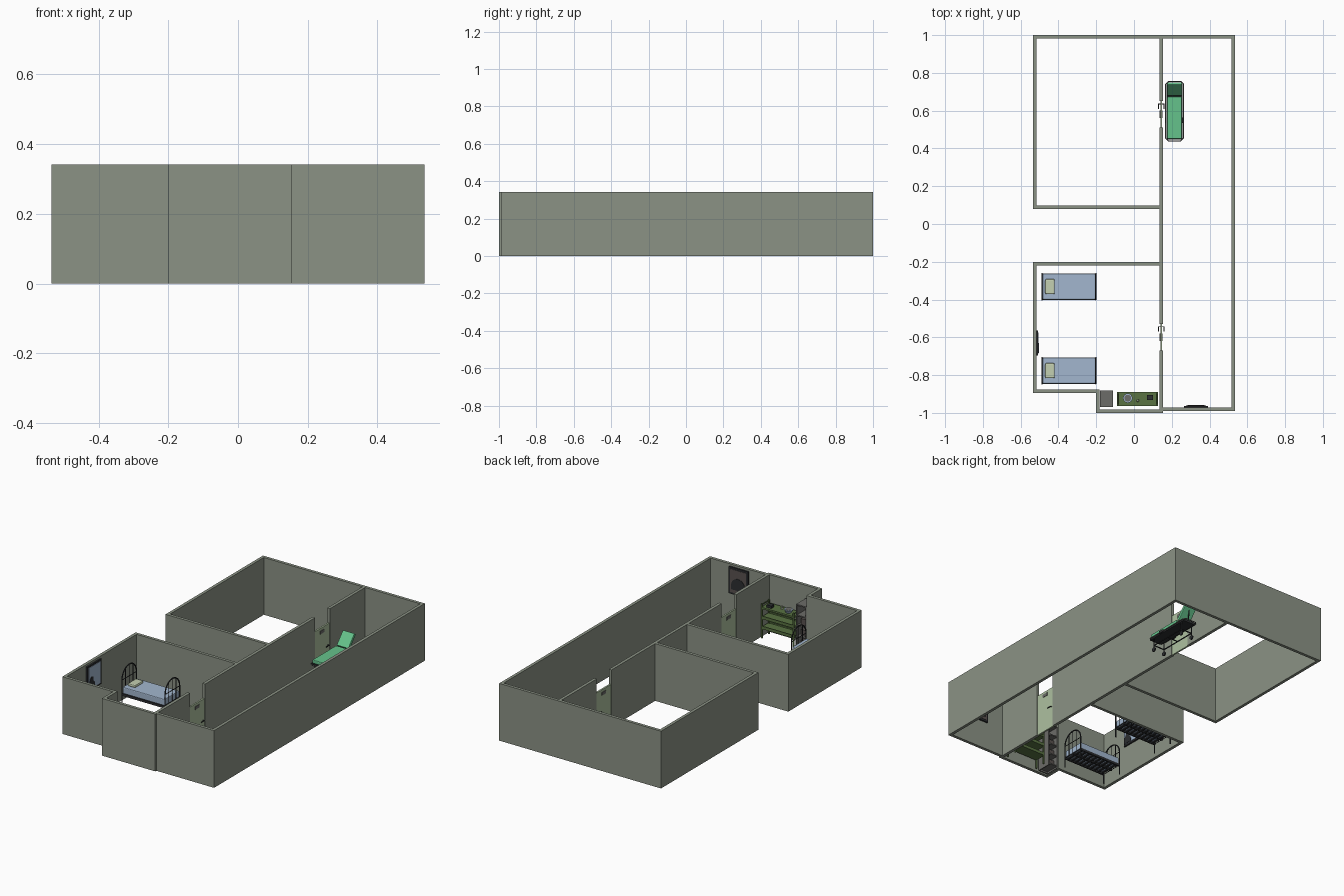
import bpy, bmesh, math
from mathutils import Vector

if "Cube" in bpy.data.objects:
    bpy.data.objects.remove(bpy.data.objects["Cube"])


def mat(name, r, g, b):
    m = bpy.data.materials.new(name)
    m.diffuse_color = (r, g, b, 1)
    m.use_nodes = True
    m.node_tree.nodes["Principled BSDF"].inputs["Base Color"].default_value = m.diffuse_color
    return m


WALL = mat("wall grey green", .26, .29, .235)
DOOR = mat("door pale green", .42, .53, .35)
BLUE = mat("mattress blue", .36, .47, .62)
PILLOW = mat("pillow cream green", .55, .63, .44)
GREEN = mat("stretcher green", .13, .54, .26)
OLIVE = mat("cart olive", .10, .17, .055)
BLACK = mat("dark metal", .025, .027, .03)
GREY = mat("cabinet grey", .15, .15, .14)
BROWN = mat("picture brown", .10, .085, .08)


def finish(name, bm, m, bevel=0):
    bmesh.ops.recalc_face_normals(bm, faces=bm.faces)
    me = bpy.data.meshes.new(name)
    bm.to_mesh(me)
    bm.free()
    me.materials.append(m)
    ob = bpy.data.objects.new(name, me)
    bpy.context.collection.objects.link(ob)
    if bevel:
        mod = ob.modifiers.new("soft edge", 'BEVEL')
        mod.width = bevel
        mod.segments = 2
    return ob


def boxes(name, m, *specs, bevel=0):
    """Each spec is x0, x1, y0, y1, z0, z1."""
    bm = bmesh.new()
    for x0, x1, y0, y1, z0, z1 in specs:
        vs = bmesh.ops.create_cube(bm, size=1)["verts"]
        for v in vs:
            v.co = Vector(((x0 + x1) / 2 + v.co.x * (x1 - x0),
                           (y0 + y1) / 2 + v.co.y * (y1 - y0),
                           (z0 + z1) / 2 + v.co.z * (z1 - z0)))
    return finish(name, bm, m, bevel)


def prism(name, m, pts, offset, bevel=0):
    """Extrude a flat outline of 3D points by an offset."""
    bm = bmesh.new()
    f = bm.faces.new([bm.verts.new(p) for p in pts])
    ext = bmesh.ops.extrude_face_region(bm, geom=[f])["geom"]
    bmesh.ops.translate(bm, vec=offset, verts=[v for v in ext if isinstance(v, bmesh.types.BMVert)])
    return finish(name, bm, m, bevel)


def tubes(name, m, r, paths, cyclic=False):
    """Bent metal tubing: one mesh from several polylines."""
    cu = bpy.data.curves.new(name, 'CURVE')
    cu.dimensions = '3D'
    cu.bevel_depth = r
    cu.bevel_resolution = 1
    cu.use_fill_caps = True
    for path in paths:
        s = cu.splines.new('POLY')
        s.points.add(len(path) - 1)
        for p, co in zip(s.points, path):
            p.co = (*co, 1)
        s.use_cyclic_u = cyclic
    cu.materials.append(m)
    ob = bpy.data.objects.new(name, cu)
    bpy.context.collection.objects.link(ob)
    bpy.ops.object.select_all(action='DESELECT')
    ob.select_set(True)
    bpy.context.view_layer.objects.active = ob
    bpy.ops.object.convert(target='MESH')
    bpy.ops.object.shade_smooth_by_angle()


def lathe(name, m, r1, r2, x, y, z0, z1):
    bm = bmesh.new()
    bmesh.ops.create_cone(bm, cap_ends=True, segments=16, radius1=r1, radius2=r2, depth=z1 - z0)
    bmesh.ops.translate(bm, vec=(x, y, (z0 + z1) / 2), verts=bm.verts)
    finish(name, bm, m)


# Walls (no floor), with door gaps open to the top
H = .342
boxes("walls", WALL, *[(*w, 0, H) for w in (
    (.517, .535, -.99, 1), (.153, .517, -.99, -.972), (-.535, .517, .982, 1),
    (.135, .153, -1, -.67), (.135, .153, -.53, .51), (.135, .153, .65, .982),
    (-.535, -.517, .08, .982), (-.517, .135, .08, .098),
    (-.535, .135, -.22, -.202), (-.535, -.517, -.895, -.22),
    (-.517, -.2, -.895, -.877), (-.2, -.182, -1, -.877), (-.182, .135, -1, -.982))])

# Doors with sign plate and lever handles
for tag, y in (("lower", -.6), ("upper", .58)):
    boxes(tag + "_door", DOOR, (.139, .149, y - .07, y + .07, 0, .255))
    boxes(tag + "_door_plate", GREY, (.136, .152, y - .02, y + .02, .222, .24))
    tubes(tag + "_door_handle", BLACK, .003,
          [[(.13, y + .03, .13), (.13, y + .056, .13), (.158, y + .056, .13), (.158, y + .03, .13)]])

# Hospital beds
X0, X1 = -.487, -.202
for tag, y0 in (("back", -.403), ("front", -.848)):
    y1 = y0 + .143
    yc, hw = (y0 + y1) / 2, .069
    boxes(tag + "_mattress", BLUE, (X0 + .003, X1 - .003, y0 + .003, y1 - .003, .066, .105), bevel=.005)
    boxes(tag + "_pillow", PILLOW, (-.47, -.42, yc - .04, yc + .04, .103, .12), bevel=.007)
    boxes(tag + "_bed_slats", BLACK,
          *[(X0 + .012 + i * .0275, X0 + .024 + i * .0275, y0 + .004, y1 - .004, .056, .063) for i in range(10)],
          *[(X0, X1, y - .004, y + .004, .052, .066) for y in (y0 + .005, yc, y1 - .005)])
    arches, bars = [], []
    for x, top in ((X0, .215), (X1, .205)):
        arc = [(x, yc + hw * math.cos(a * math.pi / 12), top - .07 + .07 * math.sin(a * math.pi / 12))
               for a in range(13)]
        arches.append([(x, yc + hw, 0)] + arc + [(x, yc - hw, 0)])
        for k in (-.5, 0, .5):
            bars.append([(x, yc + k * hw, .06), (x, yc + k * hw, top - .07 + .07 * math.sqrt(1 - k * k))])
        for z in (.06, top - .07):
            bars.append([(x, yc - hw, z), (x, yc + hw, z)])
    tubes(tag + "_bed_arches", BLACK, .0038, arches)
    tubes(tag + "_bed_bars", BLACK, .0022, bars)

# Olive supply cart with three shelves
boxes("cart_shelves", OLIVE, *[(-.09, .127, -.963, -.89, z, z + .01) for z in (.055, .115, .175)],
      *[(-.09, .127, y, y + .005, z, z + .018) for z in (.055, .115) for y in (-.963, -.895)])
boxes("cart_posts", OLIVE, *[(x, x + .008, y, y + .008, 0, .205) for x in (-.09, .119) for y in (-.963, -.898)])
tubes("cart_end_rails", OLIVE, .003, [[(x, -.959, .2), (x, -.894, .2)] for x in (-.086, .123)])
lathe("basin", BLUE, .016, .025, -.033, -.922, .185, .203)
lathe("basin_inside", GREY, .018, .018, -.033, -.922, .2, .2045)
boxes("instrument_box", BLACK, (.07, .1, -.932, -.905, .185, .2))
lathe("bottle", PILLOW, .007, .005, .02, -.935, .185, .205)

# Grey open cabinet
cx0, cx1, cy0, cy1, ch = -.179, -.111, -.97, -.882, .27
boxes("cabinet", GREY, (cx0, cx0 + .006, cy0, cy1, 0, ch), (cx1 - .006, cx1, cy0, cy1, 0, ch),
      (cx0 + .006, cx1 - .006, cy0, cy0 + .006, 0, ch),
      *[(cx0 + .006, cx1 - .006, cy0 + .006, cy1, z, z + .007) for z in (.01, .075, .14, .2, ch - .007)])
boxes("cabinet_boxes", BROWN, *[(-.165, -.13, -.955, -.9, z, z + .035) for z in (.017, .082, .147)])

# Wheeled stretcher with raised back
gx0, gx1, gy0, gy1 = .168, .262, .44, .755
boxes("stretcher_cushion", GREEN, (.176, .254, .45, .675, .098, .12), bevel=.005)
prism("stretcher_backrest", GREEN,
      [(.176, .678, .12), (.176, .738, .188), (.176, .752, .176), (.176, .694, .106)], (.078, 0, 0), .004)
c = .014
rim = [(gx0 + c, gy0), (gx1 - c, gy0), (gx1, gy0 + c), (gx1, gy1 - c),
       (gx1 - c, gy1), (gx0 + c, gy1), (gx0, gy1 - c), (gx0, gy0 + c)]
tubes("stretcher_rim", GREY, .003, [[(x, y, .092) for x, y in rim]], True)
boxes("stretcher_base", BLACK, (.174, .256, .447, .74, .085, .098))
legs = [(x, y) for x in (.178, .252) for y in (.475, .715)]
tubes("stretcher_legs", BLACK, .0035,
      [[(x, y, .015), (x, y, .09)] for x, y in legs]
      + [[(x, .475, .04), (x, .715, .04)] for x in (.178, .252)]
      + [[(.178, y, .04), (.252, y, .04)] for y in (.475, .595, .715)]
      + [[(.215, .73, .09), (.215, .74, .165)]])
boxes("stretcher_side_grips", BLACK, *[(x - .004, x + .004, .535, .565, .085, .1) for x in (gx0, gx1)])
for i, (x, y) in enumerate(legs):
    prism("stretcher_wheel_%d" % i, BLACK,
          [(x - .004, y + .013 * math.cos(a * math.pi / 6), .013 + .013 * math.sin(a * math.pi / 6))
           for a in range(12)], (.008, 0, 0))

# Picture on the lower room wall: blue ground with dark figure
boxes("room_picture_frame", BLACK, (-.517, -.508, -.695, -.565, .18, .33))
boxes("room_picture", BLUE, (-.508, -.506, -.685, -.575, .19, .32))
prism("room_picture_figure", BLACK,
      [(-.506, -.684, .191), (-.506, -.63, .191), (-.506, -.632, .22), (-.506, -.645, .235),
       (-.506, -.645, .255), (-.506, -.66, .262), (-.506, -.672, .25), (-.506, -.684, .225)], (.002, 0, 0))

# Picture at the corridor end: brown ground with dark arch
boxes("corridor_picture_frame", BLACK, (.265, .392, -.972, -.963, .17, .33))
boxes("corridor_picture", BROWN, (.276, .381, -.963, -.961, .181, .319))
prism("corridor_picture_arch", BLACK,
      [(.3285 + .045 * math.cos(a * math.pi / 10), -.961, .225 + .045 * math.sin(a * math.pi / 10))
       for a in range(11)] + [(.2835, -.961, .2), (.3735, -.961, .2)], (0, .002, 0))
